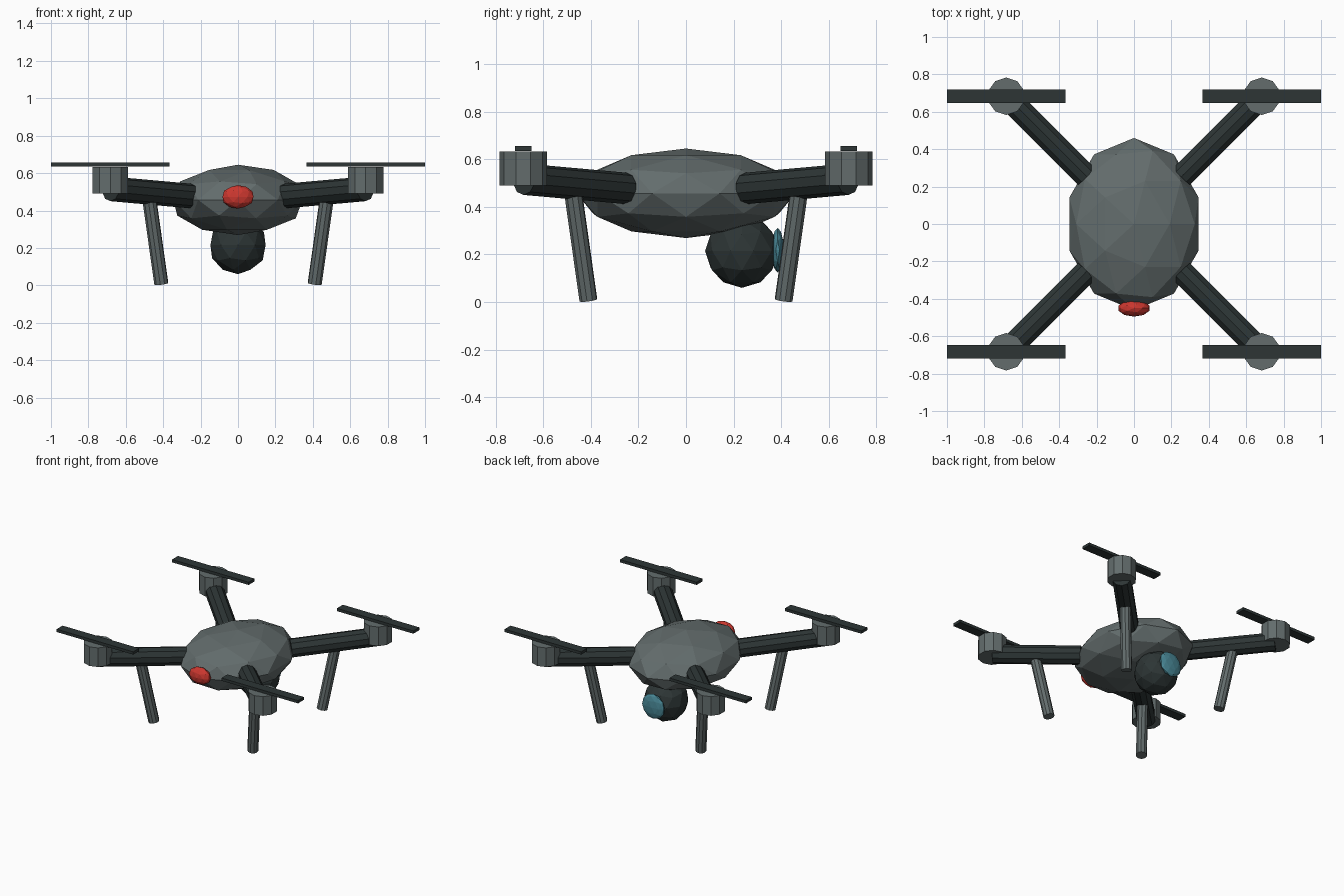
import bpy
from mathutils import Vector

cube = bpy.data.objects.get("Cube")
if cube:
    bpy.data.objects.remove(cube, do_unlink=True)


def material(name, rgb):
    mat = bpy.data.materials.new(name)
    mat.use_nodes = True
    color = (*rgb, 1.0)
    mat.diffuse_color = color
    mat.node_tree.nodes["Principled BSDF"].inputs["Base Color"].default_value = color
    return mat


grey = material("shell grey", (0.125, 0.152, 0.152))
dark = material("dark grey", (0.026, 0.036, 0.036))
red = material("signal red", (0.60, 0.038, 0.028))
teal = material("lens teal", (0.065, 0.24, 0.30))


def finish(name, mat):
    obj = bpy.context.object
    obj.name = name
    obj.data.materials.append(mat)
    return obj


def ball(name, mat, center, radii):
    """Faceted ellipsoid."""
    bpy.ops.mesh.primitive_ico_sphere_add(subdivisions=2, radius=1, location=center)
    obj = finish(name, mat)
    obj.scale = radii
    return obj


def rod(name, mat, start, end, radius):
    """Ten-sided cylinder between two points."""
    a, b = Vector(start), Vector(end)
    axis = b - a
    bpy.ops.mesh.primitive_cylinder_add(vertices=10, radius=radius,
                                        depth=axis.length, location=(a + b) / 2)
    obj = finish(name, mat)
    obj.rotation_euler = axis.to_track_quat("Z", "Y").to_euler()
    return obj


# Hull, hanging camera and front light
ball("body", grey, (0, 0, 0.457), (0.363, 0.46, 0.188))
ball("camera_ball", dark, (0, 0.235, 0.215), (0.155, 0.155, 0.155))
ball("camera_lens", teal, (0, 0.385, 0.218), (0.093, 0.026, 0.093))
ball("front_light", red, (0, -0.45, 0.473), (0.087, 0.045, 0.063))

# Four arms, each with motor, rotor blade and leg
HUB = 0.683
for sx, side in ((1, "left"), (-1, "right")):
    for sy, end in ((-1, "front"), (1, "back")):
        tag = f"{end}_{side}_"

        def spot(r, z):
            return (sx * r, sy * r, z)

        rod(tag + "arm", dark, spot(0.255, 0.478), spot(0.68, 0.516), 0.066)
        rod(tag + "leg", grey, spot(0.41, 0.008), spot(0.474, 0.46), 0.038)
        rod(tag + "motor", grey, spot(HUB, 0.49), spot(HUB, 0.633), 0.1)
        bpy.ops.mesh.primitive_cube_add(size=1, location=spot(HUB, 0.645))
        blade = finish(tag + "rotor_blade", dark)
        blade.scale = (0.634, 0.07, 0.021)
